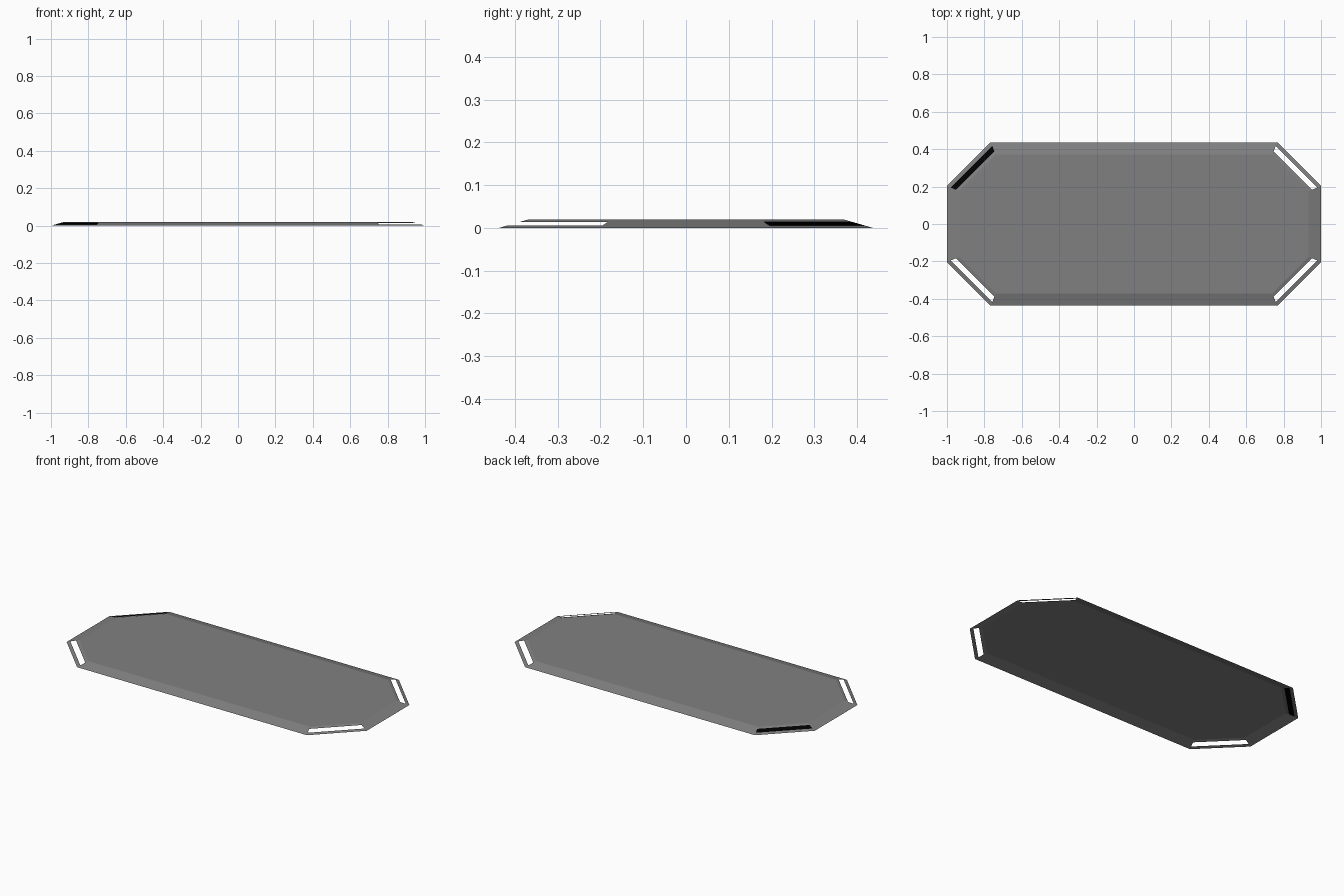
import bpy, bmesh

if "Cube" in bpy.data.objects:
    bpy.data.objects.remove(bpy.data.objects["Cube"])

HX, HY, CUT, RIM, H = 1.0, 0.437, 0.234, 0.066, 0.019


def material(name, rgb):
    m = bpy.data.materials.new(name)
    m.diffuse_color = (*rgb, 1)
    m.use_nodes = True
    m.node_tree.nodes["Principled BSDF"].inputs["Base Color"].default_value = m.diffuse_color
    return m


grey = material("mid grey", (0.216, 0.216, 0.216))
black = material("black", (0, 0, 0))


def octagon(t):
    """Corner points of the ring at fraction t up the sloping rim."""
    d = RIM * t
    x, y = HX - d, HY - d
    c = CUT - d * (2 - 2 ** 0.5)          # keeps the rim equally wide on the cut corners
    return [(x, -y + c, H * t), (x, y - c, H * t), (x - c, y, H * t), (-x + c, y, H * t),
            (-x, y - c, H * t), (-x, -y + c, H * t), (-x + c, -y, H * t), (x - c, -y, H * t)]


def make_object(name, bm, mat):
    me = bpy.data.meshes.new(name)
    bm.to_mesh(me)
    bm.free()
    me.materials.append(mat)
    ob = bpy.data.objects.new(name, me)
    bpy.context.collection.objects.link(ob)
    return ob


# Open tray-like panel: nested rings, with slots left open on the cut corners
levels = [0, 0.29, 0.74, 1]
bm = bmesh.new()
rings = [[bm.verts.new(p) for p in octagon(t)] for t in levels]
for k in range(3):
    for i in range(8):
        if k == 1 and i % 2 == 1:          # corner slot
            continue
        j = (i + 1) % 8
        bm.faces.new((rings[k][i], rings[k][j], rings[k + 1][j], rings[k + 1][i]))
bm.faces.new(rings[3])
make_object("panel", bm, grey)

# Black strip filling the back left slot
bm = bmesh.new()
low, high = octagon(levels[1]), octagon(levels[2])
bm.faces.new([bm.verts.new(p) for p in (low[3], low[4], high[4], high[3])])
make_object("corner_strip", bm, black)
